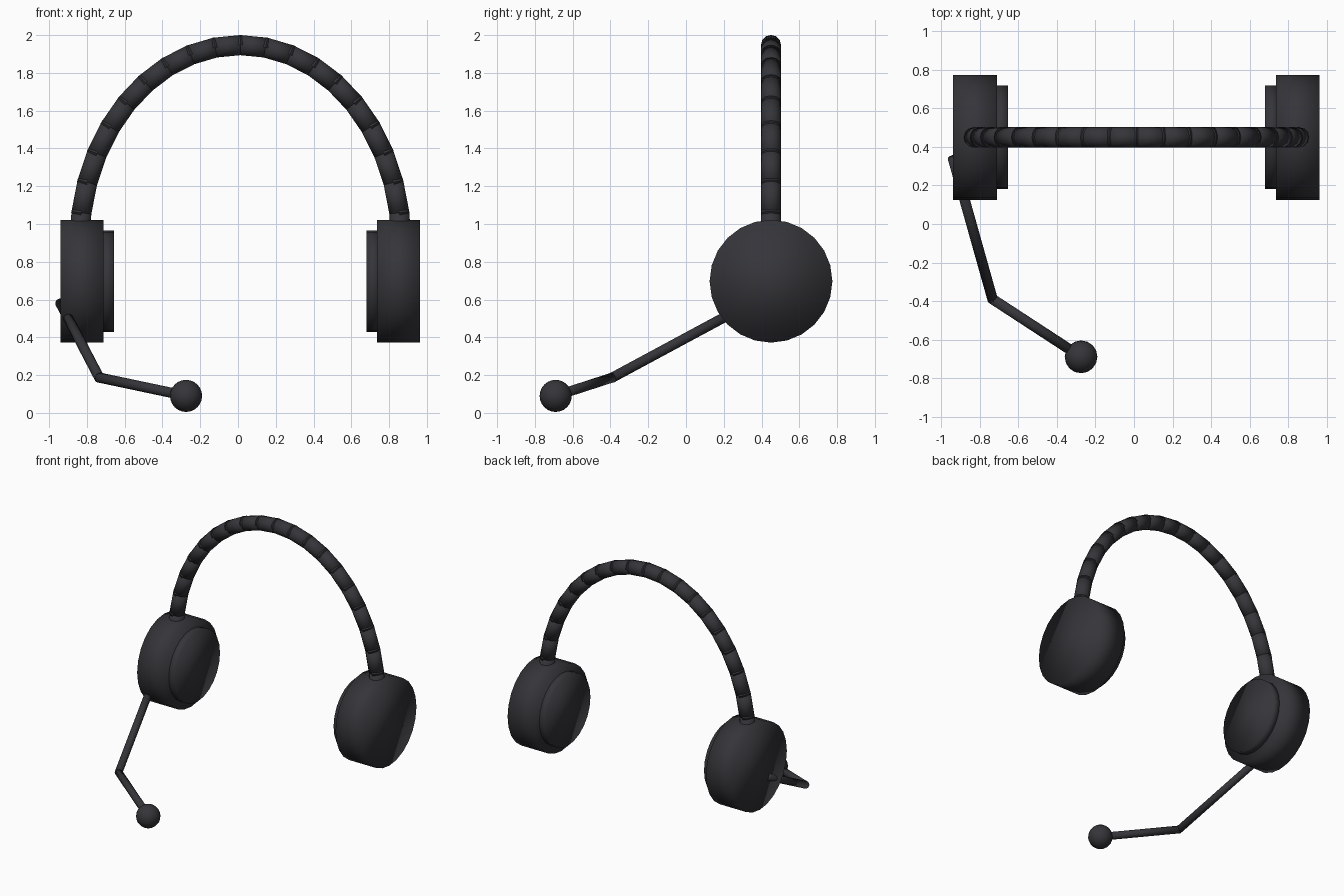
import bpy
from math import sin, cos, radians
from mathutils import Vector

cube = bpy.data.objects.get("Cube")
if cube:
    bpy.data.objects.remove(cube, do_unlink=True)

# One charcoal plastic for everything
COLOR = (0.036, 0.036, 0.042, 1)
plastic = bpy.data.materials.new("charcoal_plastic")
plastic.diffuse_color = COLOR
plastic.use_nodes = True
plastic.node_tree.nodes["Principled BSDF"].inputs["Base Color"].default_value = COLOR


def finish(name):
    obj = bpy.context.object
    obj.name = name
    obj.data.materials.append(plastic)
    bpy.ops.object.shade_smooth()
    return obj


def rod(name, start, end, radius, sides, overlap=0.0):
    """Capped cylinder between two points, optionally longer at both ends."""
    start, end = Vector(start), Vector(end)
    axis = end - start
    bpy.ops.mesh.primitive_cylinder_add(
        vertices=sides, radius=radius, depth=axis.length + 2 * overlap,
        location=(start + end) / 2,
        rotation=axis.to_track_quat('Z', 'Y').to_euler())
    return finish(name)


MID_X, CUP_Y, CUP_Z = 0.0125, 0.45, 0.697

# Ear cups with inner pads
for side, s in (("left", 1), ("right", -1)):
    def at(x):
        return (MID_X + s * x, CUP_Y, CUP_Z)
    rod(side + "_ear_cup", at(0.724), at(0.952), 0.325, 24)
    rod(side + "_ear_pad", at(0.668), at(0.74), 0.269, 24)

# Segmented headband along a half ellipse
SEGMENTS = 20
arc = [Vector((MID_X + 0.852 * cos(radians(a)), CUP_Y, 0.895 + 1.052 * sin(radians(a))))
       for a in (180 * i / SEGMENTS for i in range(SEGMENTS + 1))]
for i in range(SEGMENTS):
    rod(f"headband_segment_{i + 1}", arc[i], arc[i + 1], 0.053, 12, 0.012)

# Microphone boom and tip
base, elbow, tip = (-0.94, 0.34, 0.58), (-0.735, -0.39, 0.187), (-0.275, -0.69, 0.09)
rod("boom_arm_upper", base, elbow, 0.027, 12, 0.006)
rod("boom_arm_lower", elbow, tip, 0.027, 12, 0.006)
bpy.ops.mesh.primitive_uv_sphere_add(segments=16, ring_count=12, radius=0.085, location=tip)
finish("microphone_tip")
